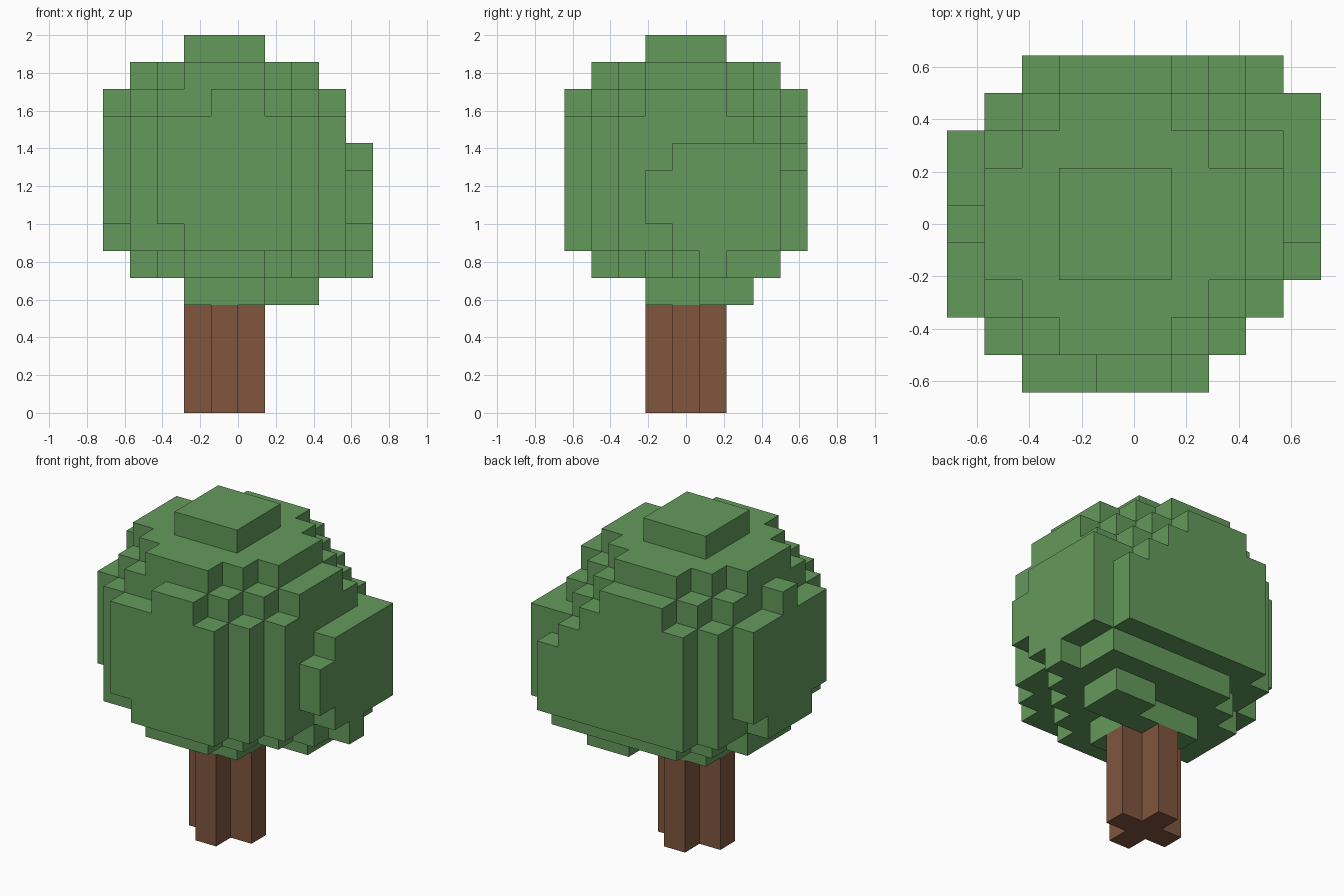
import bpy, bmesh
from mathutils import Vector

if "Cube" in bpy.data.objects:
    bpy.data.objects.remove(bpy.data.objects["Cube"])

U = 2 / 14  # cube size: the tree is 14 cubes tall


def voxel_object(name, cells, color):
    """Make one mesh from the outer faces of a set of grid cells."""
    bm = bmesh.new()
    for c in cells:
        centre = Vector((c[0] - 0.5, c[1], c[2] + 0.5))
        for axis in range(3):
            for s in (-1, 1):
                n = list(c)
                n[axis] += s
                if tuple(n) in cells:
                    continue
                a, b = Vector(), Vector()
                a[(axis + 1) % 3] = 0.5
                b[(axis + 2) % 3] = 0.5 * s
                mid = centre.copy()
                mid[axis] += 0.5 * s
                corners = (mid - a - b, mid + a - b, mid + a + b, mid - a + b)
                bm.faces.new([bm.verts.new(p * U) for p in corners])
    bmesh.ops.remove_doubles(bm, verts=bm.verts, dist=0.001)
    # merge flat areas into single faces
    bmesh.ops.dissolve_limit(bm, angle_limit=0.01, verts=bm.verts, edges=bm.edges)
    me = bpy.data.meshes.new(name)
    bm.to_mesh(me)
    bm.free()
    mat = bpy.data.materials.new(name + "_colour")
    mat.diffuse_color = color
    mat.use_nodes = True
    mat.node_tree.nodes["Principled BSDF"].inputs["Base Color"].default_value = mat.diffuse_color
    me.materials.append(mat)
    ob = bpy.data.objects.new(name, me)
    bpy.context.collection.objects.link(ob)


# Trunk: plus-shaped column
plus = [(0, 0), (1, 0), (-1, 0), (0, 1), (0, -1)]
trunk = {(x, y, z) for x, y in plus for z in range(4)}
voxel_object("trunk", trunk, (0.216, 0.093, 0.048, 1))

# Leaves: main round crown, squared radius for each layer
layers = {4: 3, 5: 11, 6: 20.4, 7: 22, 8: 22, 9: 22, 10: 22, 11: 17.2, 12: 11, 13: 3}
leaves = set()
for z, r2 in layers.items():
    for x in range(-6, 7):
        for y in range(-6, 7):
            main = (x - 0.1) ** 2 + (y - 0.02) ** 2 <= r2
            # smaller ball bulging out to the right and back
            bulge = (x - 2.5) ** 2 + (y - 1.25) ** 2 + (z + 0.5 - 7.87) ** 2 <= 12.2
            if main or bulge:
                leaves.add((x, y, z))
voxel_object("leaves", leaves, (0.127, 0.323, 0.107, 1))
